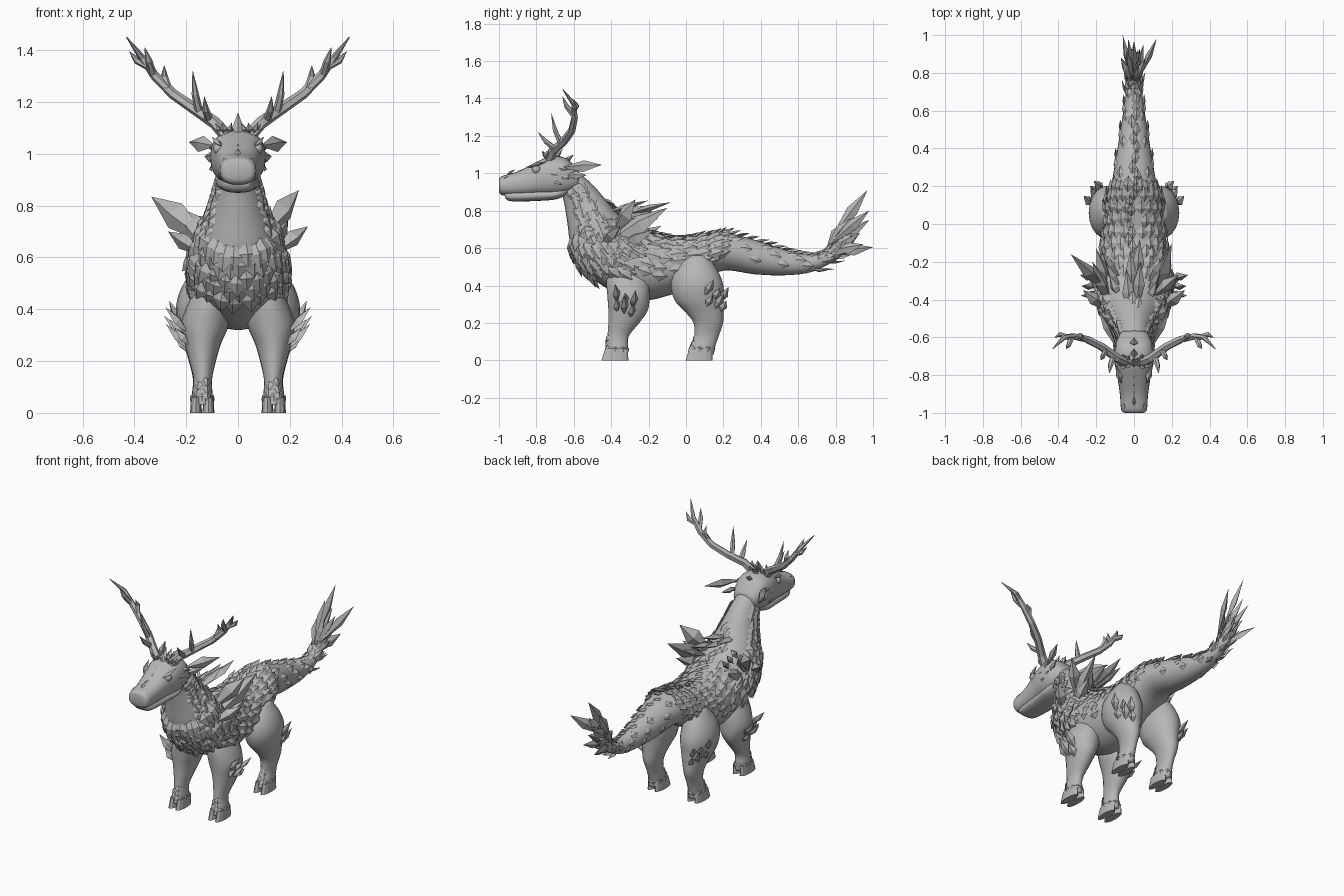
import bpy, bmesh, math, random
from mathutils import Vector as V

random.seed(4)
if "Cube" in bpy.data.objects:
    bpy.data.objects.remove(bpy.data.objects["Cube"], do_unlink=True)

stone = bpy.data.materials.new("stone grey")
GREY = (0.47, 0.47, 0.47, 1)
stone.diffuse_color = GREY
stone.use_nodes = True
stone.node_tree.nodes["Principled BSDF"].inputs["Base Color"].default_value = GREY


def finish(bm, name, smooth=False):
    bmesh.ops.recalc_face_normals(bm, faces=bm.faces)
    mesh = bpy.data.meshes.new(name)
    bm.to_mesh(mesh)
    bm.free()
    mesh.materials.append(stone)
    for f in mesh.polygons:
        f.use_smooth = smooth
    ob = bpy.data.objects.new(name, mesh)
    bpy.context.collection.objects.link(ob)


def section(rows, t):
    """Smoothly interpolated section row at position t."""
    i = min(int(t), len(rows) - 2)
    f = t - i
    p = [rows[max(0, min(len(rows) - 1, i + k))] for k in (-1, 0, 1, 2)]
    return [b + 0.5 * f * (c - a + f * (2 * a - 5 * b + 4 * c - d + f * (3 * (b - c) + d - a)))
            for a, b, c, d in zip(*p)]


def point(rows, t, a, power=1.0):
    """Surface point: angle 0 is the first edge, 180 degrees the second."""
    ay, az, by, bz, w, x = section(rows, t)
    c, s = math.cos(a), math.sin(a)
    c = math.copysign(abs(c) ** power, c)
    s = math.copysign(abs(s) ** power, s)
    return V((x + w * s, (ay + by) / 2 + c * (ay - by) / 2, (az + bz) / 2 + c * (az - bz) / 2))


def bridge(bm, rings):
    for r, q in zip(rings, rings[1:]):
        for i in range(len(r)):
            j = (i + 1) % len(r)
            bm.faces.new((r[i], r[j], q[j], q[i]))
    bm.faces.new(rings[0])
    bm.faces.new(rings[-1][::-1])


def loft(name, rows, sides=24, steps=4, power=1.0):
    bm = bmesh.new()
    n = (len(rows) - 1) * steps
    bridge(bm, [[bm.verts.new(point(rows, k / steps, math.tau * i / sides, power))
                 for i in range(sides)] for k in range(n + 1)])
    finish(bm, name, True)


def shard(bm, root, tip, width, thick, normal, mid=0.4):
    """Faceted leaf: a stretched four sided double pyramid."""
    root, tip = V(root), V(tip)
    d = tip - root
    side = d.cross(V(normal)).normalized()
    up = side.cross(d).normalized()
    m = root + d * mid
    ring = [bm.verts.new(m + o) for o in (side * width, up * thick, -side * width, -up * thick)]
    a, b = bm.verts.new(root), bm.verts.new(tip)
    for i in range(4):
        bm.faces.new((ring[i], ring[i - 1], a))
        bm.faces.new((ring[i - 1], ring[i], b))


def scale(bm, rows, t, a, length, width, lift=0.25):
    """Leaf scale lying on a lofted surface, tip raised and pointing along it."""
    p = point(rows, t, a)
    along = (point(rows, t + 0.05, a) - p).normalized()
    n = along.cross(point(rows, t, a + 0.05) - p).normalized()
    if n.dot(p - point(rows, t, a + math.pi)) < 0:
        n = -n
    shard(bm, p - n * 0.006, p + along * length + n * length * lift, width, width * 0.4, n, 0.5)


def tube(bm, pts, radii, sides=6):
    pts = [V(p) for p in pts]
    rings = []
    for i, p in enumerate(pts):
        d = pts[min(i + 1, len(pts) - 1)] - pts[max(i - 1, 0)]
        u = d.cross(V((0, 1, 0.1))).normalized()
        w = d.cross(u).normalized()
        rings.append([bm.verts.new(p + radii[i] * (u * math.cos(math.tau * k / sides)
                      + w * math.sin(math.tau * k / sides))) for k in range(sides)])
    bridge(bm, rings)


# Neck, trunk and tail: top y z, bottom y z, half width, x
body = [(-.57, 1.0, -.68, .92, .068, 0), (-.5, .94, -.655, .86, .08, 0), (-.43, .86, -.635, .74, .108, 0),
        (-.36, .78, -.605, .58, .152, 0), (-.28, .72, -.49, .43, .182, 0), (-.18, .68, -.27, .32, .182, 0),
        (-.05, .655, -.05, .36, .165, 0), (.1, .67, .08, .42, .15, 0), (.22, .68, .2, .48, .12, 0),
        (.4, .635, .37, .46, .09, 0), (.55, .585, .53, .455, .065, 0), (.68, .565, .68, .475, .045, 0),
        (.78, .61, .82, .55, .03, 0), (.84, .67, .87, .62, .012, 0)]
loft("body", body)

# Head and lower jaw
loft("head", [(-1, .965, -1, .9, .048, 0), (-.985, .985, -.98, .882, .068, 0), (-.9, 1.01, -.9, .878, .075, 0),
              (-.8, 1.06, -.8, .88, .09, 0), (-.73, 1.09, -.72, .88, .105, 0), (-.64, 1.08, -.65, .885, .102, 0),
              (-.565, 1.0, -.59, .91, .072, 0)], power=.82)
loft("lower_jaw", [(-.975, .9, -.965, .865, .045, 0), (-.93, .905, -.93, .85, .062, 0),
                   (-.8, .91, -.78, .853, .075, 0), (-.7, .915, -.68, .865, .082, 0),
                   (-.6, .95, -.6, .91, .06, 0)], power=.82)

# Legs: front y z, back y z, half width, x
fore = [(-.40, .52, -.26, .52, .05, .09), (-.425, .43, -.2, .43, .08, .11), (-.42, .34, -.195, .34, .092, .128),
        (-.415, .265, -.205, .265, .07, .136), (-.415, .2, -.25, .2, .052, .137), (-.42, .13, -.305, .13, .036, .136),
        (-.425, .07, -.31, .07, .04, .138), (-.43, .03, -.31, .03, .04, .138)]
hind = [(0, .56, .12, .56, .05, .12), (-.06, .48, .17, .48, .085, .135), (-.08, .4, .2, .4, .1, .14),
        (-.06, .32, .2, .32, .088, .14), (-.005, .26, .2, .26, .068, .14), (.04, .2, .198, .2, .05, .14),
        (.045, .13, .175, .13, .036, .138), (.025, .07, .155, .07, .04, .138), (.015, .03, .15, .03, .04, .138)]
for side, s in (("left", 1), ("right", -1)):
    for kind, rows, y in (("front", fore, -.38), ("hind", hind, .07)):
        rows = [r[:5] + (r[5] * s,) for r in rows]
        loft(f"{side}_{kind}_leg", rows, 20)
        # Cloven hoof: two tapered rounded toes
        bm = bmesh.new()
        for toe in (-1, 1):
            verts = bmesh.ops.create_cone(bm, cap_ends=True, segments=12, radius1=1, radius2=.85, depth=1)["verts"]
            for v in verts:
                v.co = V((.138 * s + toe * .024 + v.co.x * .023,
                          y + v.co.y * .072 + .008 * (v.co.z > 0), .06 * (v.co.z > 0)))
        finish(bm, f"{side}_{kind}_hoof")
        # Fetlock and shin scales
        bm = bmesh.new()
        last = len(rows) - 1
        for k in range(9):
            scale(bm, rows, last - 1.2, math.tau * k / 9, .038, .018, .12)
        for k in range(5):
            scale(bm, rows, last - 2.2 + .22 * k, .4 * (-1) ** k, .045, .018, .25)
        # Outward spikes
        for k in range(6):
            if kind == "front":
                a, t, d = s * (1.0 + .4 * (k % 3)), 2.2 + .22 * k, V((s * .075, .012 * (k % 3 - 1), .085))
            else:
                a, t, d = s * (1.9 + .4 * (k % 3)), 2.5 + .26 * k, V((s * .035, .04, .075))
            p = point(rows, t, a)
            shard(bm, p - d * .25, p + d * (1.0 - .35 * (k % 2)), .025, .015, (s, .5, 0), .5)
        finish(bm, f"{side}_{kind}_leg_scales")

# Overlapping scales on chest and shoulders, thinning out along the flanks
bm = bmesh.new()
for r in range(7):
    t = 2.5 + .29 * r
    for k in range(16):
        a = math.radians(62 + (k + r % 2 * .5) * 15.2)
        if r < 5 or abs(a - math.pi) > 1.1:
            scale(bm, body, t + random.uniform(-.06, .06), a + random.uniform(-.06, .06),
                  random.uniform(.09, .12), .046, random.uniform(.06, .18))
for r in range(9):
    for k in range(6):
        for s in (-1, 1):
            a = s * math.radians(17 + 16 * k + 8 * (r % 2) + random.uniform(-3, 3))
            scale(bm, body, 3.9 + .45 * r, a, random.uniform(.08, .115), .032, random.uniform(.07, .18))
finish(bm, "body_scales")

# Narrow bands of scales on both sides of the neck
bm = bmesh.new()
for r in range(8):
    for a in (70, 95, 118):
        for s in (-1, 1):
            scale(bm, body, .45 + .26 * r, s * math.radians(a + random.uniform(-6, 6)), .065, .026, .18)
finish(bm, "neck_scales")

# Spine ridge and tail scales
bm = bmesh.new()
for k in range(36):
    scale(bm, body, 1.8 + .28 * k, random.uniform(-.2, .2), .08, .022, .3)
for k in range(14):
    for s in (-1, 1):
        scale(bm, body, 8.1 + .3 * k, s * (.7 + .5 * (k % 3)), .075, .026, .15)
for x, y, z in ((.03, -.08, .845), (-.02, -.14, .83), (.035, -.2, .855), (-.04, -.24, .82)):
    shard(bm, (x * .4, y - .27, .775), (x, y, z), .032, .018, (0, 0, 1), .55)
finish(bm, "spine_and_tail_scales")

# Tail plume
bm = bmesh.new()
for x, y, z in ((0, .97, .91), (.12, .98, .8), (-.06, 1, .605), (.03, .93, .68), (-.04, .92, .82),
                (.06, .88, .76), (-.07, .88, .71), (-.03, .98, .75), (.05, .95, .62), (.01, .84, .73)):
    shard(bm, (x * .15, .74 + .08 * (z - .6), .57 + .2 * (z - .6)), (x, y, z), .032, .017, (1, 0, .3), .6)
for k in range(26):
    scale(bm, body, 10.8 + .08 * k, k * 2.4, .09, .018, .35)
finish(bm, "tail_plume")

# Large crystals on the shoulders, with smaller blades at their roots
bm = bmesh.new()
for root, tip, w in (((.1, -.48, .59), (.2, -.1, .815), .055), ((.08, -.4, .66), (.235, -.27, .86), .05),
                     ((.12, -.47, .6), (.27, -.35, .72), .032), ((.12, -.42, .58), (.19, -.17, .7), .038),
                     ((-.09, -.4, .64), (-.335, -.16, .835), .055), ((-.1, -.48, .59), (-.22, -.2, .79), .055),
                     ((-.12, -.47, .6), (-.27, -.35, .7), .032), ((-.12, -.42, .58), (-.2, -.13, .72), .038)):
    shard(bm, root, tip, w, .034, (1 if tip[0] > 0 else -1, -.3, .5), .62)
for k in range(6):
    s = (-1) ** k
    shard(bm, (s * .06, -.46 + .03 * k, .72 - .01 * k), (s * (.12 + .01 * k), -.3 + .03 * k, .76),
          .03, .018, (s, 0, 1), .6)
finish(bm, "shoulder_crystals")

# Antlers, ears, eyes and small head scales
for side, s in (("left", 1), ("right", -1)):
    bm = bmesh.new()
    main = [(.045, -.73, 1.07), (.09, -.71, 1.12), (.17, -.65, 1.175), (.25, -.61, 1.23),
            (.32, -.595, 1.3), (.37, -.6, 1.37), (.43, -.66, 1.45)]
    tubes = [(main, [.026, .024, .022, .02, .018, .014, .002])]
    for a, b, c in (((.15, -.67, 1.16), (.165, -.7, 1.23), (.175, -.72, 1.32)),
                    ((.11, -.7, 1.13), (.125, -.75, 1.17), (.13, -.79, 1.22)),
                    ((.27, -.61, 1.25), (.285, -.59, 1.3), (.285, -.61, 1.34)),
                    ((.35, -.6, 1.34), (.39, -.585, 1.36), (.42, -.6, 1.395)),
                    ((.33, -.6, 1.31), (.345, -.64, 1.36), (.36, -.66, 1.41))):
        tubes.append(((a, b, c), [.016, .014, .001]))
    for pts, radii in tubes:
        tube(bm, [(x * s, y, z) for x, y, z in pts], radii)
    finish(bm, f"{side}_antler")

    bm = bmesh.new()
    shard(bm, (.085 * s, -.67, 1.03), (.19 * s, -.45, 1.045), .033, .02, (s, -1, .4), .55)
    shard(bm, (.085 * s, -.65, .99), (.13 * s, -.53, .99), .022, .012, (s, -.6, .3), .5)
    finish(bm, f"{side}_ear")

    bm = bmesh.new()
    bmesh.ops.create_uvsphere(bm, u_segments=14, v_segments=8, radius=.023)
    bmesh.ops.translate(bm, verts=bm.verts, vec=(.073 * s, -.8, 1.02))
    finish(bm, f"{side}_eye", True)

    bm = bmesh.new()
    shard(bm, (.065 * s, -.85, 1.03), (.1 * s, -.74, 1.065), .014, .012, (0, 0, 1))
    for y, z in ((-.72, 1.0), (-.7, .95), (-.66, .98), (-.67, 1.03)):
        shard(bm, (.094 * s, y - .02, z), (.112 * s, y + .04, z - .01), .014, .007, (s, 0, 0))
    for k in range(7):
        a = math.tau * k / 7
        p = V((.05 * s, -.73, 1.075))
        d = V((math.cos(a) * .035, math.sin(a) * .035, .005))
        shard(bm, p + d * .5, p + d * 1.2 + V((0, 0, .04)), .014, .01, d)
    shard(bm, (.045 * s, -.985, .965), (.055 * s, -.95, .985), .01, .008, (0, 0, 1))
    finish(bm, f"{side}_head_scales")

# Crest along the brow and snout
bm = bmesh.new()
for k in range(6):
    y = -.94 + .045 * k
    z = 1.0 + max(0, y + .9) * .48
    shard(bm, (0, y - .02, z - .008), (0, y + .03, z + .022), .012, .008, (0, 0, 1))
for y, h in ((-.74, 1.16), (-.69, 1.13), (-.63, 1.1)):
    shard(bm, (0, y - .02, 1.06), (0, y + .03, h), .022, .014, (0, -1, 0))
finish(bm, "head_crest")
